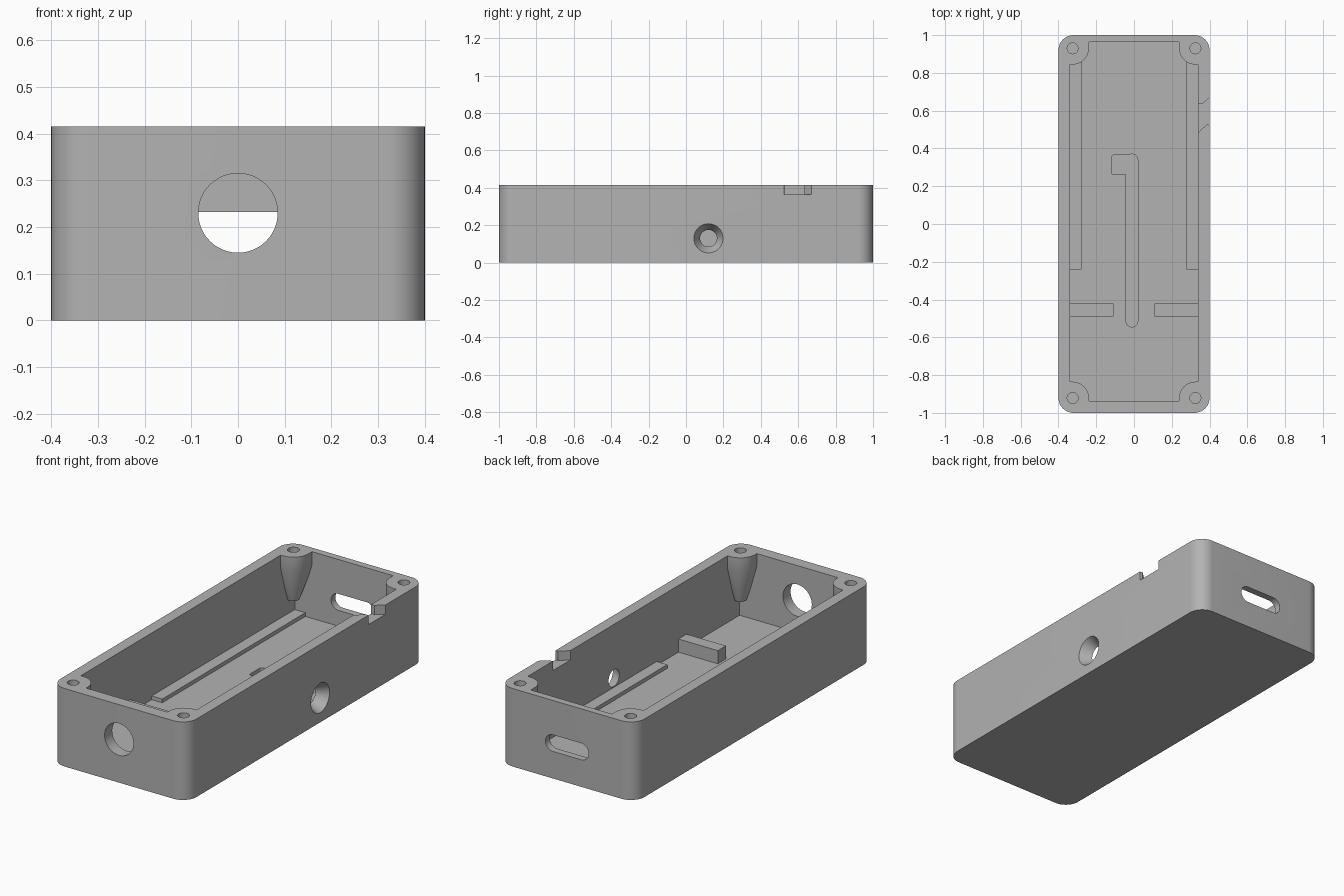
import bpy, bmesh, math
from mathutils import Vector, Matrix

if "Cube" in bpy.data.objects:
    bpy.data.objects.remove(bpy.data.objects["Cube"])

H, FLOOR = 0.415, 0.06          # total height, floor level
IN_X, IN_F, IN_B = 0.34, -0.936, 0.963   # cavity walls

grey = bpy.data.materials.new("plain grey")
grey.diffuse_color = (0.45, 0.45, 0.45, 1)
grey.use_nodes = True
grey.node_tree.nodes["Principled BSDF"].inputs["Base Color"].default_value = grey.diffuse_color


def new_object(name, bm):
    bmesh.ops.recalc_face_normals(bm, faces=bm.faces[:])
    me = bpy.data.meshes.new(name)
    bm.to_mesh(me)
    bm.free()
    me.materials.append(grey)
    ob = bpy.data.objects.new(name, me)
    bpy.context.collection.objects.link(ob)
    return ob


def prism(name, pts, z0, z1, matrix=None):
    """Extrude a 2D outline from z0 to z1, then optionally transform it."""
    bm = bmesh.new()
    face = bm.faces.new([bm.verts.new((x, y, z0)) for x, y in pts])
    ext = bmesh.ops.extrude_face_region(bm, geom=[face])["geom"]
    bmesh.ops.translate(bm, vec=(0, 0, z1 - z0),
                        verts=[v for v in ext if isinstance(v, bmesh.types.BMVert)])
    if matrix:
        bm.transform(matrix)
    return new_object(name, bm)


def rounded_rect(x0, x1, y0, y1, r, n=10):
    pts = []
    for k, (cx, cy) in enumerate([(x1 - r, y1 - r), (x0 + r, y1 - r),
                                  (x0 + r, y0 + r), (x1 - r, y0 + r)]):
        for i in range(n + 1):
            a = math.pi / 2 * (k + i / n)
            pts.append((cx + r * math.cos(a), cy + r * math.sin(a)))
    return pts


def rect(x0, x1, y0, y1):
    return [(x0, y0), (x1, y0), (x1, y1), (x0, y1)]


def cone(name, r1, r2, depth, matrix, n=40):
    bm = bmesh.new()
    bmesh.ops.create_cone(bm, cap_ends=True, segments=n, radius1=r1, radius2=r2,
                          depth=depth, matrix=matrix)
    return new_object(name, bm)


def boolean(target, tool, op):
    mod = target.modifiers.new(op, 'BOOLEAN')
    mod.operation, mod.object, mod.solver = op, tool, 'EXACT'
    bpy.context.view_layer.objects.active = target
    bpy.ops.object.modifier_apply(modifier=mod.name)
    bpy.data.objects.remove(tool)


def cut(tool):
    boolean(case, tool, 'DIFFERENCE')


# case shell
case = prism("case", rounded_rect(-0.4, 0.4, -1, 1, 0.08, 14), 0, H)
cut(prism("cavity", rect(-IN_X, IN_X, IN_F, IN_B), FLOOR, H + 0.1))

# tapered corner screw posts with blind holes
POSTS = [(sx * 0.325, y) for sx in (-1, 1) for y in (-0.921, 0.93)]
for px, py in POSTS:
    sx, sy = math.copysign(1, px), math.copysign(1, py)
    lim_y = 0.965 if sy < 0 else 0.975
    bm = bmesh.new()
    for r, z in ((0.086, H), (0.086, 0.345), (0.03, 0.155)):
        ring = [(r * math.cos(math.tau * i / 40), r * math.sin(math.tau * i / 40))
                for i in range(40)]
        if r > 0.05:   # carry the flanks straight into both walls
            ring += [(r * sx, 0.045 * sy), (0.045 * sx, r * sy), (-r * sx, 0.045 * sy),
                     (0.045 * sx, -r * sy)]
        for x, y in ring:
            bm.verts.new((sx * min(sx * (px + x), 0.365), sy * min(sy * (py + y), lim_y), z))
    bmesh.ops.remove_doubles(bm, verts=bm.verts[:], dist=1e-5)
    hull = bmesh.ops.convex_hull(bm, input=bm.verts[:])
    loose = {g for g in hull["geom_interior"] + hull["geom_unused"]
             if isinstance(g, bmesh.types.BMVert)}
    bmesh.ops.delete(bm, geom=list(loose), context='VERTS')
    bmesh.ops.dissolve_limit(bm, angle_limit=0.002, verts=bm.verts[:], edges=bm.edges[:])
    boolean(case, new_object("post", bm), 'UNION')
for px, py in POSTS:
    cut(cone("screw_hole", 0.029, 0.029, 0.3, Matrix.Translation((px, py, 0.4)), 24))

# round front opening and oblong back opening
TO_Y = Matrix.Rotation(math.pi / 2, 4, 'X')
cut(cone("front_hole", 0.085, 0.085, 0.3, Matrix.Translation((0, -1, 0.23)) @ TO_Y, 48))
cut(prism("back_slot", rounded_rect(-0.127, 0.127, 0.144, 0.232, 0.0439), -1.1, -0.9, TO_Y))

# countersunk hole through the right wall
slope = (0.078 - 0.045) / 0.06
TO_X = Matrix.Rotation(math.pi / 2, 4, 'Y')
cut(cone("side_hole", 0.045 - 0.02 * slope, 0.078 + 0.02 * slope, 0.10,
         Matrix.Translation((0.37, 0.12, 0.13)) @ TO_X))

# skewed notch in the right rim
cut(prism("rim_notch", [(0.30, 0.485), (0.34, 0.485), (0.385, 0.527), (0.45, 0.515),
                        (0.45, 0.715), (0.36, 0.634), (0.30, 0.634)], 0.365, H + 0.1))

# hooked groove in the floor
groove = prism("groove", rounded_rect(-0.042, 0.02, -0.545, 0.37, 0.0305), 0.03, 0.1)
boolean(groove, prism("hook", rounded_rect(-0.12, -0.01, 0.262, 0.365, 0.015), 0.03, 0.1), 'UNION')
cut(groove)

# floor strips and cross ribs, mirrored left and right
parts = [case]
for side, s in (("left", -1), ("right", 1)):
    for name, x0, y0, y1, top in (("strip", 0.278, -0.24, IN_B + 0.005, 0.08),
                                  ("rib", 0.108, -0.49, -0.422, 0.13)):
        xs = sorted((s * x0, s * (IN_X + 0.005)))
        parts.append(prism(f"{side}_{name}", rect(*xs, y0, y1), FLOOR - 0.005, top))

# smooth curved walls, crisp edges
bpy.ops.object.select_all(action='DESELECT')
for ob in parts:
    ob.select_set(True)
bpy.context.view_layer.objects.active = case
bpy.ops.object.shade_smooth_by_angle(angle=math.radians(25))
